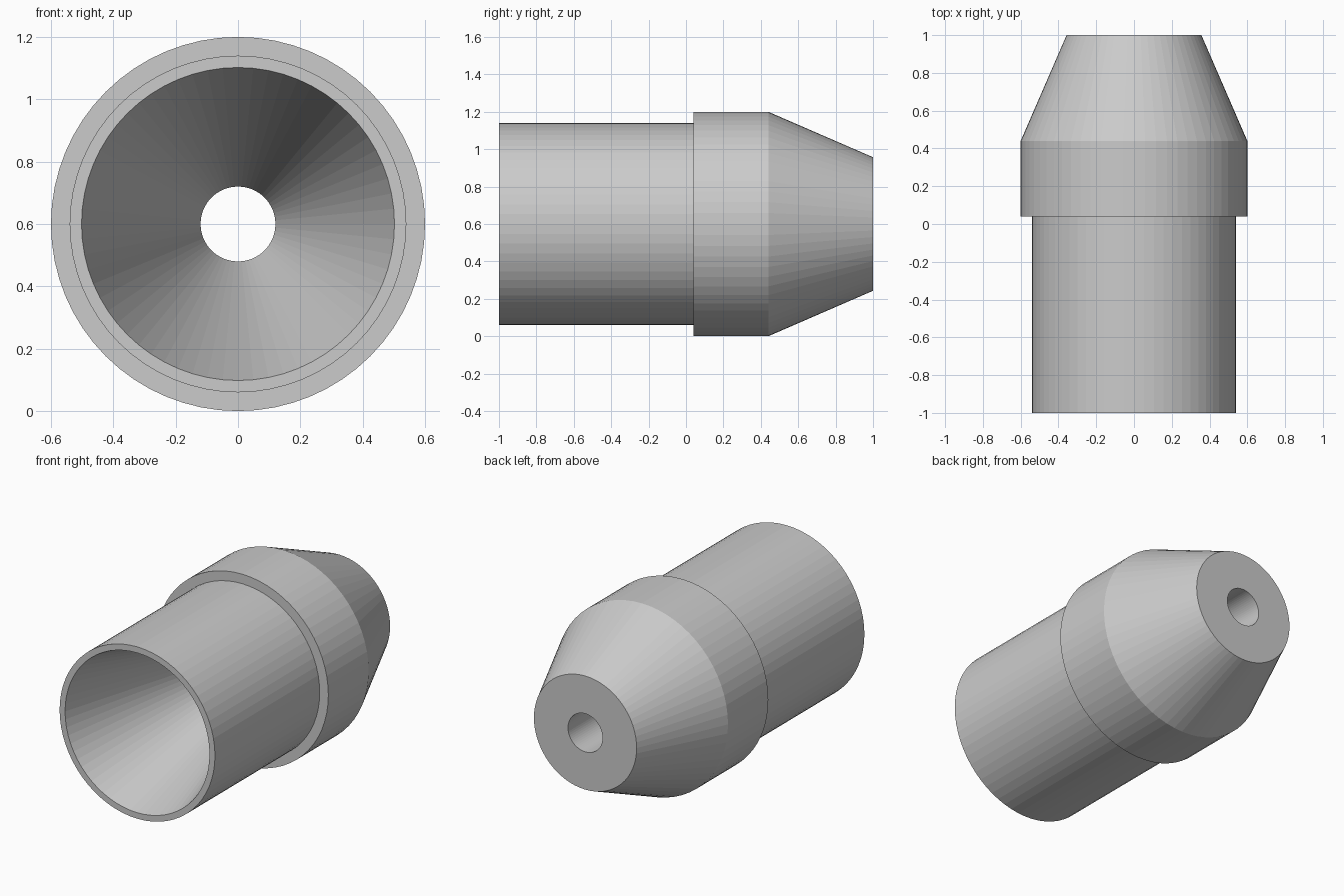
import bpy
import bmesh
import math

if "Cube" in bpy.data.objects:
    bpy.data.objects.remove(bpy.data.objects["Cube"])

SIDES = 64
AXIS_Z = 0.6

# Closed wall profile as (radius, y): outside front to back, then inside back to front
PROFILE = [
    (0.54, -1.0), (0.54, 0.04),    # sleeve
    (0.60, 0.04), (0.60, 0.44),    # raised collar
    (0.357, 1.0),                  # tapered nose
    (0.12, 1.0), (0.12, 0.30),     # straight bore
    (0.502, -1.0),                 # funnel mouth
]


def revolve(name, profile, sides):
    """Revolve a closed profile around the lengthwise (y) axis."""
    bm = bmesh.new()
    rings = []
    for r, y in profile:
        ring = []
        for i in range(sides):
            a = 2 * math.pi * i / sides
            ring.append(bm.verts.new((r * math.cos(a), y, AXIS_Z + r * math.sin(a))))
        rings.append(ring)
    for k, ring in enumerate(rings):
        following = rings[(k + 1) % len(rings)]
        for i in range(sides):
            j = (i + 1) % sides
            bm.faces.new((ring[i], ring[j], following[j], following[i]))
    bmesh.ops.recalc_face_normals(bm, faces=bm.faces)
    mesh = bpy.data.meshes.new(name)
    bm.to_mesh(mesh)
    bm.free()
    obj = bpy.data.objects.new(name, mesh)
    bpy.context.collection.objects.link(obj)
    return obj


# Hollow nozzle body
revolve("nozzle_body", PROFILE, SIDES)
